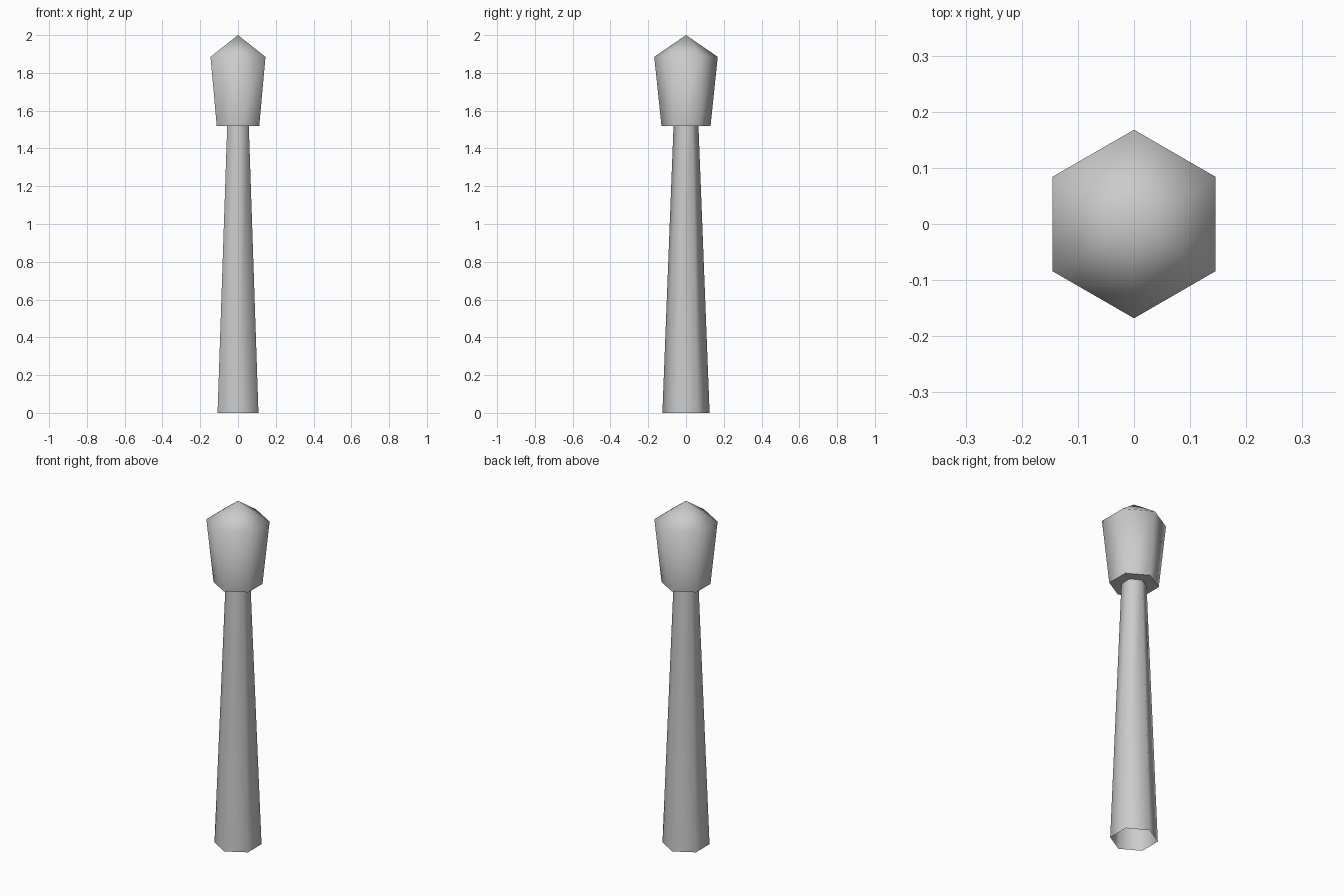
import bpy, bmesh, math

cube = bpy.data.objects.get("Cube")
if cube:
    bpy.data.objects.remove(cube, do_unlink=True)

SIDES = 6

grey = bpy.data.materials.new("light_grey")
grey.use_nodes = True
colour = (0.6, 0.6, 0.6, 1)
grey.diffuse_color = colour
grey.node_tree.nodes["Principled BSDF"].inputs["Base Color"].default_value = colour


def hex_lathe(name, profile):
    """Stack hexagon rings from (radius, z) pairs; radius 0 makes a point."""
    bm = bmesh.new()
    rings = []
    for radius, z in profile:
        if radius == 0:
            rings.append([bm.verts.new((0, 0, z))] * SIDES)
            continue
        angles = [math.pi / 2 + math.tau * i / SIDES for i in range(SIDES)]
        rings.append([bm.verts.new((radius * math.cos(a), radius * math.sin(a), z))
                      for a in angles])
    for low, high in zip(rings, rings[1:]):
        for i in range(SIDES):
            j = (i + 1) % SIDES
            corners = dict.fromkeys((low[i], low[j], high[j], high[i]))
            bm.faces.new(list(corners))
    mesh = bpy.data.meshes.new(name)
    bm.to_mesh(mesh)
    bm.free()
    mesh.materials.append(grey)
    obj = bpy.data.objects.new(name, mesh)
    bpy.context.collection.objects.link(obj)
    bpy.ops.object.select_all(action="DESELECT")
    obj.select_set(True)
    bpy.context.view_layer.objects.active = obj
    bpy.ops.object.shade_smooth_by_angle(angle=math.radians(65))


# Tapered hollow post, open at the foot
hex_lathe("post", [(0.125, 0), (0.066, 1.52)])

# Flared head with a flat underside and a pointed roof
hex_lathe("head", [(0.066, 1.52), (0.13, 1.52), (0.168, 1.885), (0, 2)])
